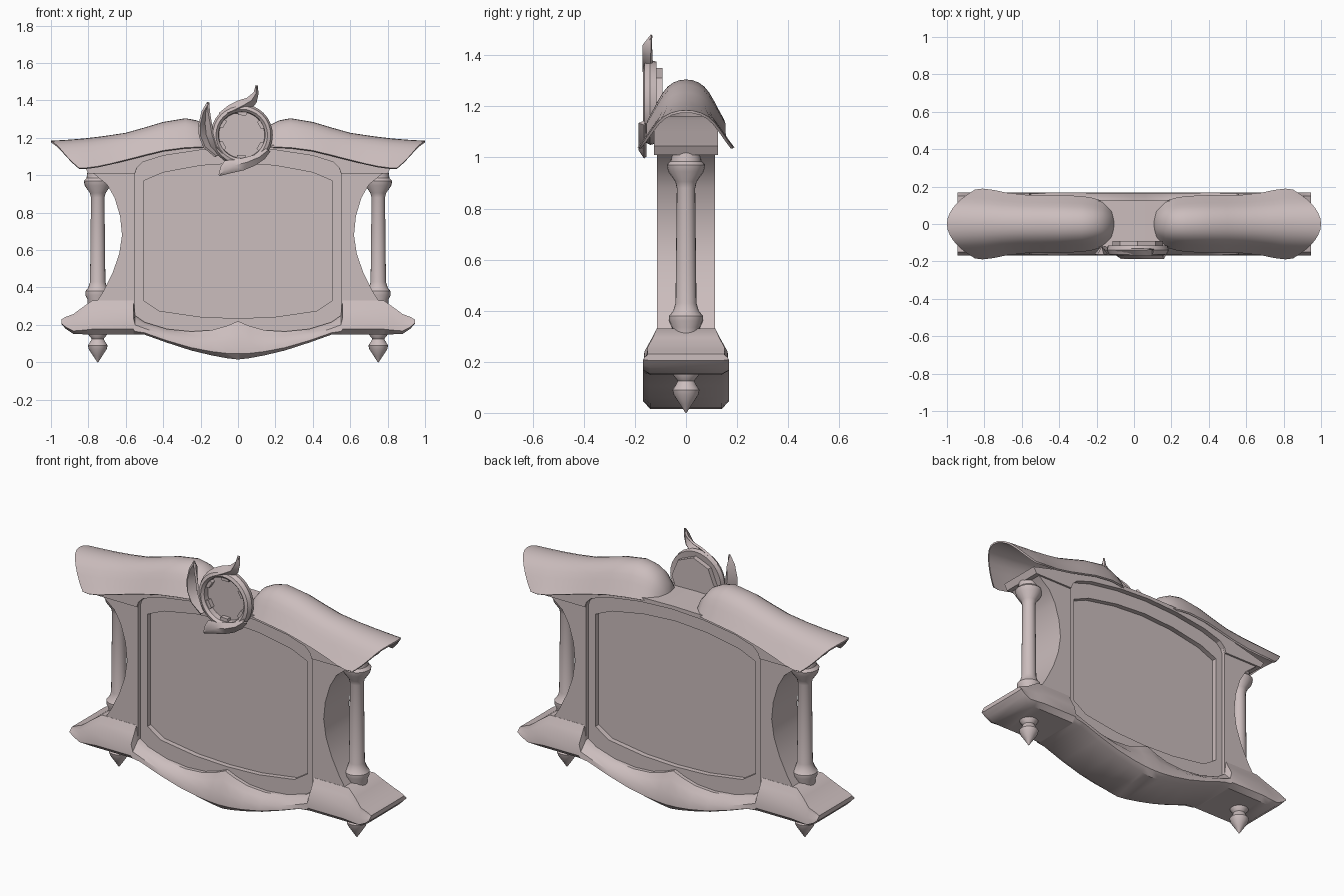
import bpy, bmesh, math

if "Cube" in bpy.data.objects:
    bpy.data.objects.remove(bpy.data.objects["Cube"], do_unlink=True)

COLOUR = (0.60, 0.51, 0.51, 1)
mat = bpy.data.materials.new("pale_rose_stone")
mat.use_nodes = True
mat.diffuse_color = COLOUR
mat.node_tree.nodes["Principled BSDF"].inputs["Base Color"].default_value = COLOUR


def activate(ob):
    bpy.ops.object.select_all(action="DESELECT")
    ob.select_set(True)
    bpy.context.view_layer.objects.active = ob


def finish(name, bm, smooth=35, thickness=0):
    bmesh.ops.remove_doubles(bm, verts=bm.verts, dist=0.0005)
    bmesh.ops.recalc_face_normals(bm, faces=bm.faces)
    me = bpy.data.meshes.new(name)
    bm.to_mesh(me)
    bm.free()
    me.materials.append(mat)
    ob = bpy.data.objects.new(name, me)
    bpy.context.collection.objects.link(ob)
    activate(ob)
    if thickness:
        mod = ob.modifiers.new("thickness", "SOLIDIFY")
        mod.thickness, mod.offset = thickness, 0
        bpy.ops.object.modifier_apply(modifier=mod.name)
    if smooth:
        bpy.ops.object.shade_smooth_by_angle(angle=math.radians(smooth))
    return ob


def slab(name, half, y0, y1):
    """Extrude a half outline (centre bottom to centre top), mirrored in x."""
    outline = half + [(-x, z) for x, z in reversed(half) if x > 0]
    bm = bmesh.new()
    face = bm.faces.new([bm.verts.new((x, y0, z)) for x, z in outline])
    out = bmesh.ops.extrude_face_region(bm, geom=[face])
    verts = [v for v in out["geom"] if isinstance(v, bmesh.types.BMVert)]
    bmesh.ops.translate(bm, verts=verts, vec=(0, y1 - y0, 0))
    return finish(name, bm, 0)


def loft(name, rows, closed=False, **kw):
    """Skin a list of equal-length rows of points."""
    bm = bmesh.new()
    grid = [[bm.verts.new(p) for p in row] for row in rows]
    n = len(rows[0])
    for a, b in zip(grid, grid[1:]):
        for i in range(n if closed else n - 1):
            j = (i + 1) % n
            bm.faces.new((a[i], a[j], b[j], b[i]))
    if closed:
        bm.faces.new(grid[0])
        bm.faces.new(grid[-1])
    return finish(name, bm, **kw)


def lathe(name, profile, centre, axis="Z", sides=20):
    """Turn (radius, height) pairs about an axis."""
    rows = []
    for r, h in profile:
        row = []
        for k in range(sides):
            a = math.tau * k / sides
            u, v = r * math.cos(a), r * math.sin(a)
            p = (u, v, h) if axis == "Z" else (u, h, v)
            row.append(tuple(c + d for c, d in zip(centre, p)))
        rows.append(row)
    return loft(name, rows, closed=True)


# Body with concave sides
body = slab("body", [(0, .06), (.4, .14), (.6, .2), (.77, .3), (.72, .38), (.67, .48),
                     (.635, .58), (.62, .68), (.63, .78), (.66, .88), (.70, .95),
                     (.78, 1.015), (.6, 1.06), (.4, 1.11), (.2, 1.14), (0, 1.15)], -.114, .114)

# Stepped opening cut into both sides
arch = [(.55, 1.01), (.54, 1.04), (.51, 1.07), (.4, 1.105), (.2, 1.135), (0, 1.145)]
step = [(0, .17), (.3, .145), (.5, .2), (.55, .24)] + arch
panel = [(0, .235), (.2, .243), (.42, .275), (.505, .33), (.505, .97), (.4, 1.015),
         (.2, 1.052), (0, 1.065)]
for side in (-1, 1):
    for outline, depth in ((step, .094), (panel, .065)):
        cutter = slab("cutter", outline, side * depth, side * .3)
        cutter.hide_render = True
        mod = body.modifiers.new("cut", "BOOLEAN")
        mod.operation, mod.object, mod.solver = "DIFFERENCE", cutter, "EXACT"
        activate(body)
        bpy.ops.object.modifier_apply(modifier=mod.name)
        bpy.data.objects.remove(cutter, do_unlink=True)
activate(body)
bpy.ops.object.shade_smooth_by_angle(angle=math.radians(25))

# Cornice under the roof, open below the arch
top = [(.8, 1.01), (.82, 1.045), (.6, 1.1), (.4, 1.145), (.25, 1.16), (0, 1.165)]
bottom = [(.551, 1.01), (.541, 1.04), (.51, 1.07), (.4, 1.105), (.2, 1.135), (0, 1.145)]
rows = [[(x, -.125, z), (x, .125, z), (u, .125, w), (u, -.125, w)]
        for (x, z), (u, w) in zip(bottom, top)]
rows += [[(-p[0],) + p[1:] for p in row] for row in reversed(rows[:-1])]
loft("cornice", rows, closed=True, smooth=25)

# Base with drooping belly: x, bottom, top, half depth at top
stations = [(0, .015, .22, .115), (.06, .022, .195, .115), (.14, .037, .172, .115),
            (.25, .063, .165, .115), (.38, .105, .178, .115), (.5, .148, .215, .115),
            (.55, .15, .25, .115), (.56, .15, .33, .115), (.78, .15, .33, .115),
            (.83, .15, .295, .13), (.88, .152, .258, .15), (.92, .178, .243, .15),
            (.945, .205, .23, .15)]
rows = []
for x, b, t, w in stations:
    h = t - b
    half = [(.14, b), (.168, b + .15 * h), (.163, b + .5 * h),
            ((w + .155) / 2, b + .78 * h), (w, t)]
    rows.append([(x, y, z) for y, z in half] + [(x, -y, z) for y, z in reversed(half)])
mirrored = [[(-p[0],) + p[1:] for p in row] for row in reversed(rows[1:])]
loft("base", mirrored + rows, closed=True, smooth=40)

# Roof shells: ridge x, eave x, ridge z, eave z, half width
ribs = [(.11, .11, 1.155, 1.145, .03), (.125, .125, 1.205, 1.145, .08),
        (.17, .17, 1.262, 1.147, .12), (.22, .22, 1.288, 1.148, .135),
        (.28, .28, 1.30, 1.146, .145), (.4, .4, 1.28, 1.13, .15),
        (.5, .49, 1.25, 1.108, .15), (.6, .58, 1.222, 1.085, .152), (.72, .68, 1.204, 1.06, .163),
        (.82, .75, 1.192, 1.045, .178), (.92, .81, 1.184, 1.037, .185), (1, .85, 1.18, 1.037, .18)]
arc = [(0, 1), (.16, .985), (.32, .93), (.47, .83), (.6, .68), (.73, .47), (.87, .22), (1, 0)]
section = [(-a, b) for a, b in reversed(arc[1:])] + arc
for side, label in ((1, "left"), (-1, "right")):
    rows = [[(side * (rx + (ex - rx) * a * a), a * w, ez + (rz - ez) * b) for a, b in section]
            for rx, ex, rz, ez, w in ribs]
    loft(label + "_roof", rows, smooth=50, thickness=.01)

    # Columns and hanging finials
    lathe(label + "_column", [(.055, .3), (.055, .335), (.066, .36), (.066, .38), (.05, .4),
                              (.041, .43), (.036, .88), (.042, .905), (.07, .945), (.075, .97),
                              (.06, .985), (.055, 1.02)], (side * .75, 0, 0))
    lathe(label + "_finial", [(.052, .16), (.05, .148), (.032, .125), (.04, .11), (.053, .09),
                              (.048, .07), (.025, .035), (.002, 0)], (side * .75, 0, 0))

# Medallion ring, disc and tabs
hub = (.02, 0, 1.215)
ring = [(.122, -.12), (.125, -.155), (.138, -.168), (.155, -.162), (.166, -.14), (.16, -.115)]
lathe("medallion_ring", ring + ring[:1], hub, "Y", 32)
lathe("medallion_disc", [(.135, -.125), (.135, -.092)], hub, "Y", 8)
for k in range(6):
    rows = []
    for r in (.108, .13):
        row = []
        for a, y in ((-.2, -.15), (.2, -.15), (.2, -.12), (-.2, -.12)):
            t = a + math.tau * k / 6 + .5
            row.append((hub[0] + r * math.cos(t), y, hub[2] + r * math.sin(t)))
        rows.append(row)
    loft("medallion_tab", rows, closed=True, smooth=0)


# Curling leaves around the ring, from pairs of edge points
def leaf(name, pairs, y_edge, y_mid):
    rows = []
    for (x0, z0), (x1, z1) in pairs:
        rows.append([(x0, y_edge, z0), ((x0 + x1) / 2, y_mid, (z0 + z1) / 2), (x1, y_edge, z1)])
    rows[0] = [(p[0], y_edge, p[2]) for p in rows[0]]
    loft(name, rows, smooth=60, thickness=.012)


leaf("top_leaf", [((.1, 1.48), (.101, 1.478)), ((.088, 1.44), (.104, 1.435)),
                  ((.05, 1.41), (.095, 1.39)), ((0, 1.395), (.07, 1.36)),
                  ((-.05, 1.37), (.04, 1.345)), ((-.1, 1.33), (0, 1.335))], -.135, -.165)
leaf("side_leaf", [((-.16, 1.39), (-.159, 1.388)), ((-.19, 1.34), (-.155, 1.34)),
                   ((-.207, 1.27), (-.145, 1.28)), ((-.205, 1.21), (-.135, 1.22)),
                   ((-.18, 1.15), (-.115, 1.16)), ((-.12, 1.1), (-.08, 1.12))], -.165, -.125)
leaf("lower_leaf", [((-.1, 1), (-.1, 1.002)), ((-.05, 1.012), (-.09, 1.045)),
                    ((.03, 1.03), (-.07, 1.075)), ((.09, 1.055), (.01, 1.085)),
                    ((.14, 1.09), (.09, 1.105)), ((.17, 1.13), (.15, 1.14))], -.16, -.18)
